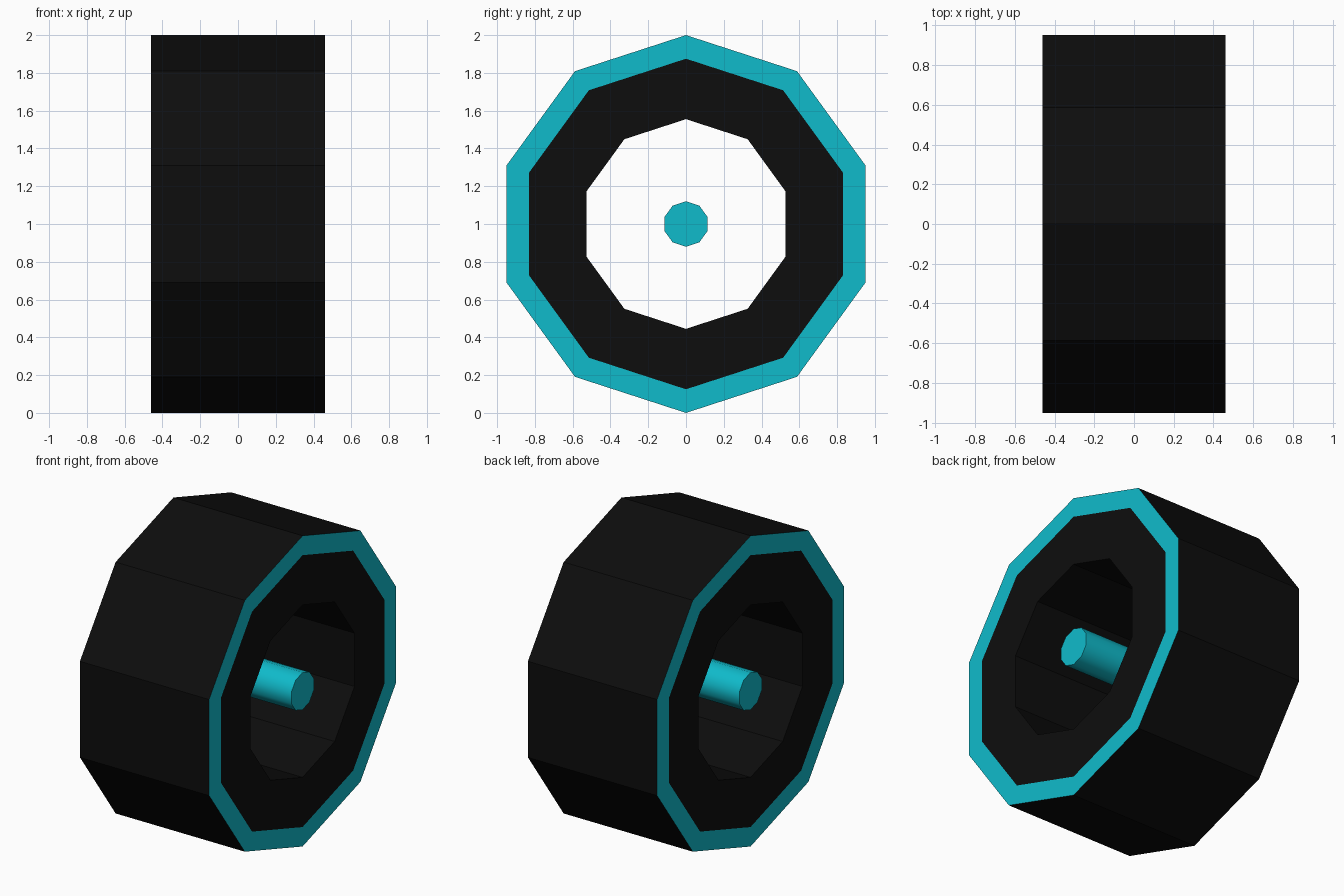
import bpy, bmesh
from math import sin, cos, pi

if "Cube" in bpy.data.objects:
    bpy.data.objects.remove(bpy.data.objects["Cube"])

SIDES = 10
HALF = 0.46


def material(name, color):
    m = bpy.data.materials.new(name)
    m.diffuse_color = color
    m.use_nodes = True
    m.node_tree.nodes["Principled BSDF"].inputs["Base Color"].default_value = m.diffuse_color
    return m


def finish(name, bm, mats):
    bmesh.ops.recalc_face_normals(bm, faces=bm.faces)
    me = bpy.data.meshes.new(name)
    bm.to_mesh(me)
    bm.free()
    for m in mats:
        me.materials.append(m)
    ob = bpy.data.objects.new(name, me)
    bpy.context.collection.objects.link(ob)
    ob.location.z = 1.0
    return ob


def ring(bm, x, r):
    # decagon around the x axis with a corner on top
    return [bm.verts.new((x, r * sin(2 * pi * i / SIDES), r * cos(2 * pi * i / SIDES)))
            for i in range(SIDES)]


def bridge(bm, a, b, mat=0, smooth=False):
    for i in range(SIDES):
        j = (i + 1) % SIDES
        f = bm.faces.new((a[i], a[j], b[j], b[i]))
        f.material_index = mat
        f.smooth = smooth


black = material("black_rubber", (0.004, 0.004, 0.004, 1))
cyan = material("cyan_trim", (0.005, 0.5, 0.6, 1))

# Wheel: tread, cyan edge bands, black side walls and open bore
bm = bmesh.new()
profile = [(-HALF, 1.0), (HALF, 1.0), (HALF, 0.875), (HALF, 0.555),
           (-HALF, 0.555), (-HALF, 0.875)]
slots = [0, 1, 0, 0, 0, 1]
loops = [ring(bm, x, r) for x, r in profile]
for k, slot in enumerate(slots):
    bridge(bm, loops[k], loops[(k + 1) % len(loops)], slot)
finish("wheel", bm, [black, cyan])

# Axle: smooth-sided rod floating in the bore
bm = bmesh.new()
left, right = ring(bm, -HALF, 0.12), ring(bm, HALF, 0.12)
bridge(bm, left, right, smooth=True)
for cap in (left, right):
    bm.faces.new(cap)
for e in left[0].link_faces[0].edges:
    e.smooth = True
for e in bm.edges:
    e.smooth = abs(e.verts[0].co.x - e.verts[1].co.x) > 0.1
finish("axle", bm, [cyan])
